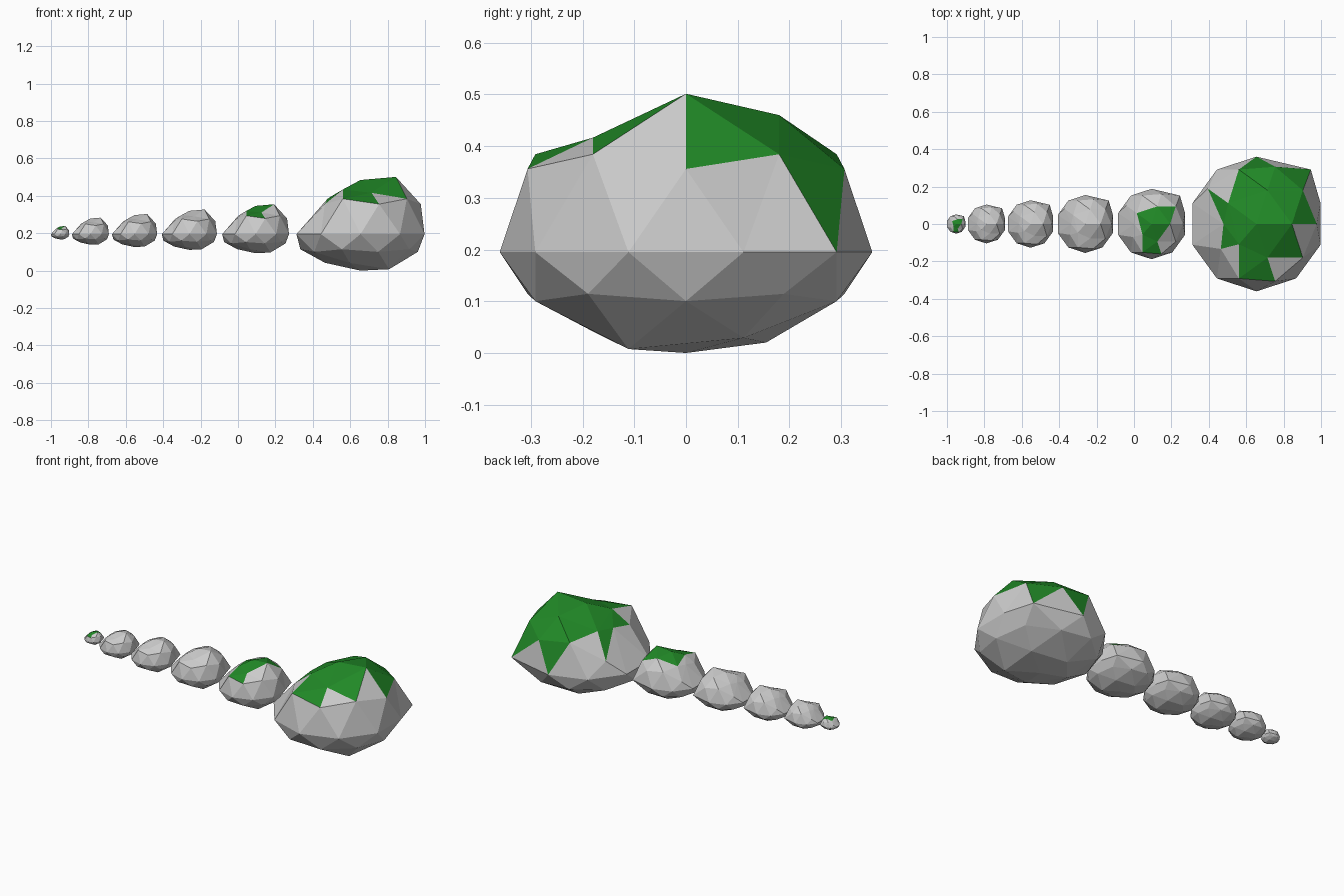
import bpy, bmesh
from mathutils import Vector

if "Cube" in bpy.data.objects:
    bpy.data.objects.remove(bpy.data.objects["Cube"])

EQUATOR = 0.195   # height of the widest line, shared by all stones

# Named points of a unit icosphere (upper half)
P = {
    'pole': (0, 0, 1), 'peak': (.526, 0, .851),
    'tF': (.1625, -.5, .851), 'tB': (.1625, .5, .851),
    'lF': (-.425, -.309, .851), 'lB': (-.425, .309, .851),
    'mF': (.688, -.5, .526), 'mB': (.688, .5, .526),
    'sF': (-.263, -.809, .526), 'sB': (-.263, .809, .526), 'w': (-.851, 0, .526),
    'e': (.894, 0, .447), 'cF': (.276, -.851, .447), 'cB': (.276, .851, .447),
    'vF': (-.724, -.526, .447), 'vB': (-.724, .526, .447),
    'qB': (.588, .809, 0), 'nB': (0, 1, 0),
    'bot': (0, 0, -1), 'bF': (.425, -.309, -.851), 'bB': (.425, .309, -.851),
    'uB': (-.1625, .5, -.851),
}
P = {k: Vector(v) for k, v in P.items()}

# Sculpted points: where they end up on the unit stone
MOVED = {
    'pole': (0, 0, .805), 'tF': (.1625, -.5, .615), 'tB': (.1625, .5, .736),
    'lF': (-.26, -.30, .665), 'lB': (-.42, .309, .57), 'w': (-.49, 0, .526),
    'vF': (-.53, -.37, .447), 'vB': (-.724, .526, .235), 'qB': (.806, .809, 0),
    'bot': (0, 0, -.541), 'bF': (.425, -.309, -.52), 'bB': (.425, .309, -.46),
    'uB': (-.1625, .43, -.485),
}

# Mossy faces, each as three named points
MOSS_SMALL = ['pole peak tF', 'pole peak tB', 'pole tB lB', 'pole lB lF', 'pole lF tF',
              'peak tB mB', 'tF sF cF', 'tF sF lF']
MOSS_BIG = MOSS_SMALL + ['peak tF mF', 'peak e mB', 'mB tB cB', 'mB qB cB', 'sB cB tB',
                         'sB cB nB', 'tB sB lB', 'lF lB w', 'lB w vB', 'lF w vF']


def material(name, color):
    m = bpy.data.materials.new(name)
    m.diffuse_color = color
    m.use_nodes = True
    m.node_tree.nodes["Principled BSDF"].inputs["Base Color"].default_value = m.diffuse_color
    return m


moss = material('moss', (.015, .25, .02, 1))
stone = material('stone', (.8, .8, .8, 1))


def make_stone(name, x, radius, mossy):
    bm = bmesh.new()
    bmesh.ops.create_icosphere(bm, subdivisions=2, radius=1)
    near = {k: min(bm.verts, key=lambda v: (v.co - p).length) for k, p in P.items()}
    # moss patches
    wanted = [{near[k] for k in tri.split()} for tri in mossy]
    for f in bm.faces:
        f.smooth = False
        f.material_index = int(set(f.verts) in wanted)
    # flatten the underside, then sculpt
    for v in bm.verts:
        if v.co.z < 0:
            v.co.z *= .5
    for k, co in MOVED.items():
        near[k].co = co
    bmesh.ops.recalc_face_normals(bm, faces=bm.faces)
    me = bpy.data.meshes.new(name)
    bm.to_mesh(me)
    bm.free()
    if mossy:
        me.materials.append(stone)
        me.materials.append(moss)
    ob = bpy.data.objects.new(name, me)
    ob.location = (x, 0, EQUATOR)
    ob.scale = (radius,) * 3
    bpy.context.collection.objects.link(ob)


# Row of stones, largest to smallest
ROW = [(.655, .36, MOSS_BIG), (.094, .188, MOSS_SMALL), (-.26, .155, []),
       (-.553, .127, []), (-.789, .104, []), (-.951, .0515, MOSS_SMALL)]
for i, (x, r, mossy) in enumerate(ROW):
    make_stone(f'stone_{i + 1}', x, r, mossy)
